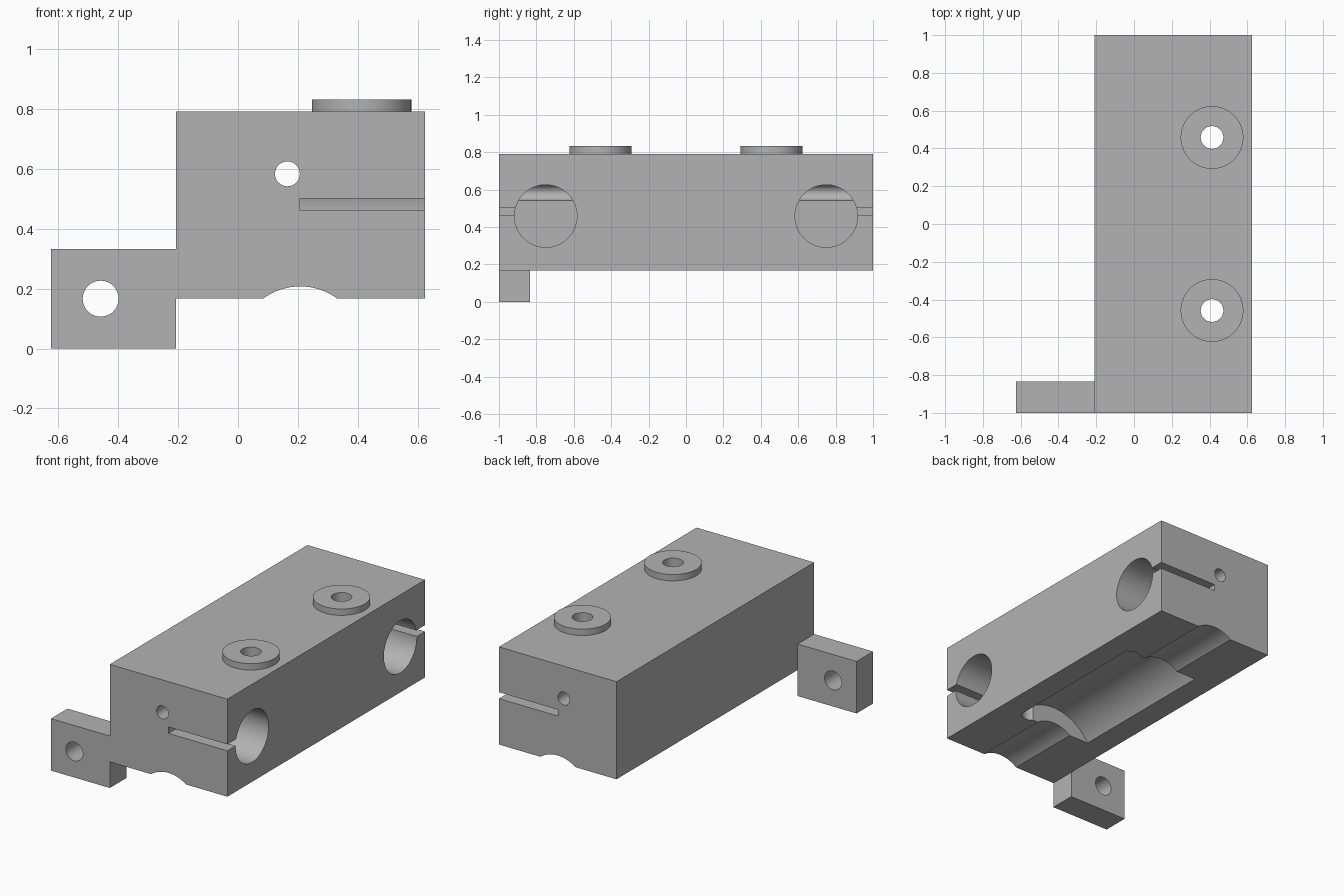
import bpy
import math
from mathutils import Vector

if "Cube" in bpy.data.objects:
    bpy.data.objects.remove(bpy.data.objects["Cube"], do_unlink=True)

grey = bpy.data.materials.new("plain grey")
grey.use_nodes = True
colour = (0.45, 0.45, 0.45, 1)
grey.diffuse_color = colour
grey.node_tree.nodes["Principled BSDF"].inputs["Base Color"].default_value = colour

TURN = {"x": (0, math.pi / 2, 0), "y": (math.pi / 2, 0, 0), "z": (0, 0, 0)}


def finish(name):
    obj = bpy.context.object
    obj.name = name
    obj.data.materials.append(grey)
    bpy.ops.object.transform_apply(location=True, rotation=True, scale=True)
    return obj


def box(name, low, high):
    low, high = Vector(low), Vector(high)
    bpy.ops.mesh.primitive_cube_add(size=1, location=(low + high) / 2)
    bpy.context.object.scale = high - low
    return finish(name)


def rod(name, axis, centre, radius, length, sides=64):
    bpy.ops.mesh.primitive_cylinder_add(
        vertices=sides, radius=radius, depth=length, location=centre, rotation=TURN[axis])
    return finish(name)


def cut(target, cutter):
    cutter.hide_render = True
    mod = target.modifiers.new("cut", "BOOLEAN")
    mod.operation = "DIFFERENCE"
    mod.solver = "EXACT"
    mod.object = cutter
    bpy.context.view_layer.objects.active = target
    bpy.ops.object.modifier_apply(modifier=mod.name)
    bpy.data.objects.remove(cutter, do_unlink=True)


LEFT, SIDE, BASE, TOP = 0.625, -0.208, 0.167, 0.792
GROOVE_X, SCREW_X, SCREW_Y = 0.208, 0.413, 0.458

# Main block
block = box("main_block", (SIDE, -1, BASE), (LEFT, 1, TOP))

# Shaft groove and wider bearing pocket underneath
cut(block, rod("groove_cutter", "y", (GROOVE_X, 0, 0), 0.208, 2.2, 96))
cut(block, rod("pocket_cutter", "y", (GROOVE_X, 0, 0), 0.3125, 1, 96))

# Blind rod sockets with clamping slots at each end
SOCKET_END = 0.16
for s in (-1, 1):
    cut(block, rod("socket_cutter", "x", ((SOCKET_END + 0.8) / 2, s * 0.75, 0.459),
                   0.167, 0.8 - SOCKET_END))
    ends = sorted((s * 0.75, s * 1.1))
    cut(block, box("slot_cutter", (GROOVE_X, ends[0], 0.461), (0.8, ends[1], 0.502)))

# Long screw hole through both ends
cut(block, rod("long_hole_cutter", "y", (0.165, 0, 0.584), 0.0415, 2.2, 48))

# Raised round bosses with vertical screw holes
parts = [block]
for s, side in ((-1, "front"), (1, "back")):
    spot = (SCREW_X, s * SCREW_Y)
    boss = rod(side + "_boss", "z", (*spot, (TOP + 0.833) / 2), 0.166, 0.833 - TOP)
    for part in (block, boss):
        cut(part, rod("screw_cutter", "z", (*spot, 0.5), 0.06, 2, 48))
    parts.append(boss)

# Side mounting tab with its hole
tab = box("mounting_tab", (-LEFT, -1, 0), (SIDE, -0.833, 0.333))
cut(tab, rod("tab_hole_cutter", "y", (-0.459, -0.9, BASE), 0.06, 0.6, 48))
parts.append(tab)

# Smooth the round walls and keep the edges crisp
bpy.ops.object.select_all(action="DESELECT")
for part in parts:
    part.select_set(True)
bpy.context.view_layer.objects.active = block
bpy.ops.object.shade_smooth_by_angle(angle=math.radians(30))
